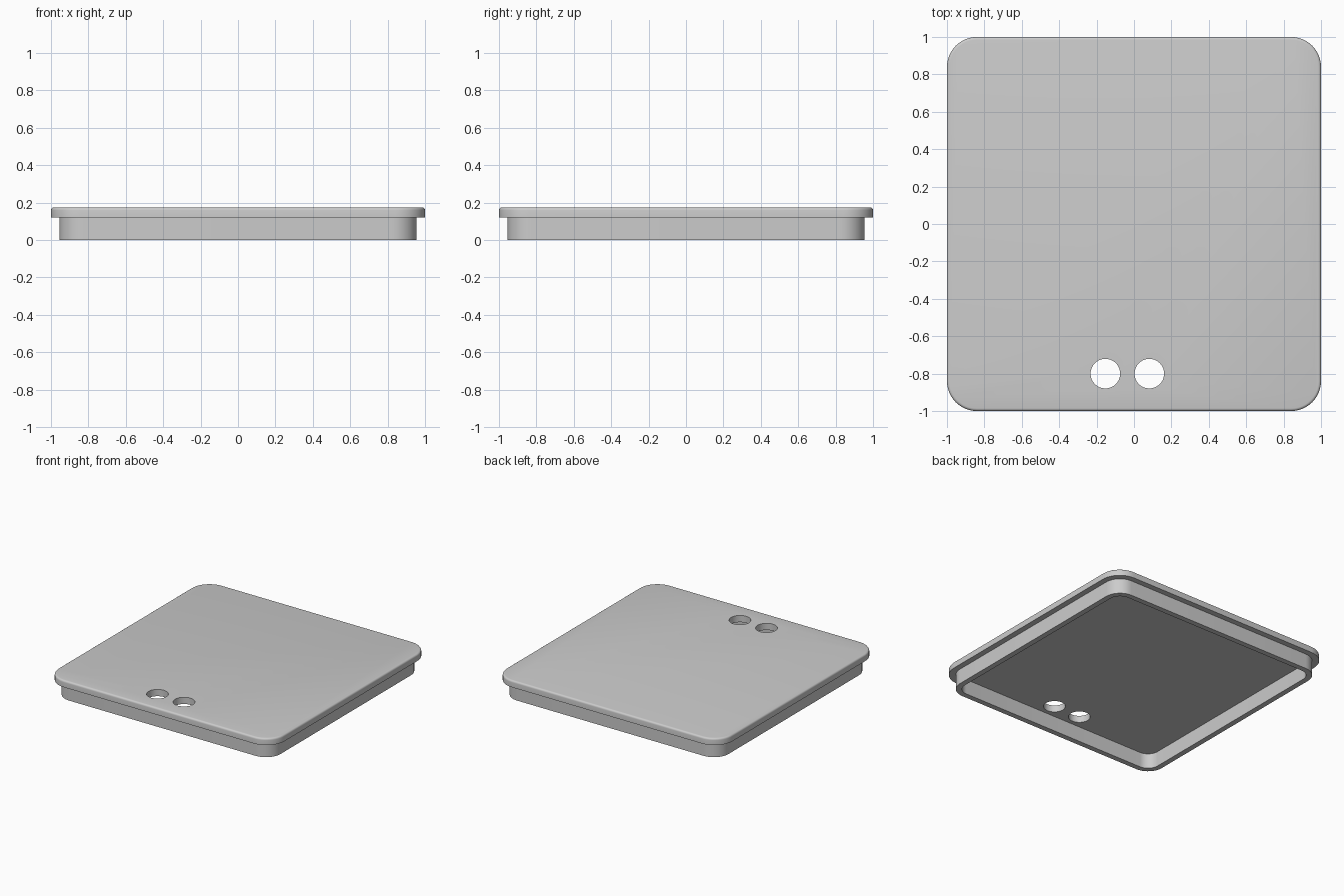
import bpy, bmesh
from math import pi, sin, cos

cube = bpy.data.objects.get("Cube")
if cube:
    bpy.data.objects.remove(cube, do_unlink=True)

# Single plain grey
grey = bpy.data.materials.new("plain grey")
grey.use_nodes = True
color = (0.6, 0.6, 0.6, 1)
grey.diffuse_color = color
grey.node_tree.nodes["Principled BSDF"].inputs["Base Color"].default_value = color

STEPS = 12
TOP, CEILING, EDGE = 0.174, 0.12, 0.015
OUTER_R = 0.16


def rounded_ring(bm, inset, z, radius):
    """Rounded square of vertices, its sides set in from the unit square."""
    centre = 1 - inset - radius
    ring = []
    for sx, sy, start in ((1, 1, 0), (-1, 1, 1), (-1, -1, 2), (1, -1, 3)):
        for i in range(STEPS + 1):
            a = (start + i / STEPS) * pi / 2
            ring.append(bm.verts.new((sx * centre + radius * cos(a),
                                      sy * centre + radius * sin(a), z)))
    return ring


# Section of the lid from the top face, round the flange and lip, to the ceiling
section = []
for i in range(5):
    a = i / 4 * pi / 2
    inset = EDGE * (1 - sin(a))
    section.append((inset, TOP - EDGE * (1 - cos(a)), OUTER_R - inset))
section += [(0, CEILING, OUTER_R), (0.045, CEILING, 0.13), (0.045, 0, 0.13),
            (0.088, 0, 0.09), (0.088, CEILING, 0.09)]

bm = bmesh.new()
rings = [rounded_ring(bm, *s) for s in section]
for upper, lower in zip(rings, rings[1:]):
    for i in range(len(upper)):
        j = (i + 1) % len(upper)
        bm.faces.new((upper[i], lower[i], lower[j], upper[j]))
bm.faces.new(rings[0])
bm.faces.new(rings[-1][::-1])
bmesh.ops.recalc_face_normals(bm, faces=bm.faces)
mesh = bpy.data.meshes.new("lid")
bm.to_mesh(mesh)
bm.free()
lid = bpy.data.objects.new("lid", mesh)
bpy.context.collection.objects.link(lid)
mesh.materials.append(grey)

# Two round holes near the front edge
for name, x in (("right_hole_cutter", -0.153), ("left_hole_cutter", 0.082)):
    bpy.ops.mesh.primitive_cylinder_add(vertices=48, radius=0.079, depth=0.3,
                                        location=(x, -0.8, 0.15))
    cutter = bpy.context.object
    cutter.name = name
    cutter.data.materials.append(grey)
    cut = lid.modifiers.new(name, "BOOLEAN")
    cut.operation = "DIFFERENCE"
    cut.solver = "EXACT"
    cut.object = cutter
    bpy.context.view_layer.objects.active = lid
    bpy.ops.object.modifier_apply(modifier=cut.name)
    bpy.data.objects.remove(cutter, do_unlink=True)

bpy.ops.object.select_all(action="DESELECT")
lid.select_set(True)
bpy.context.view_layer.objects.active = lid
bpy.ops.object.shade_smooth_by_angle(angle=pi / 6)
